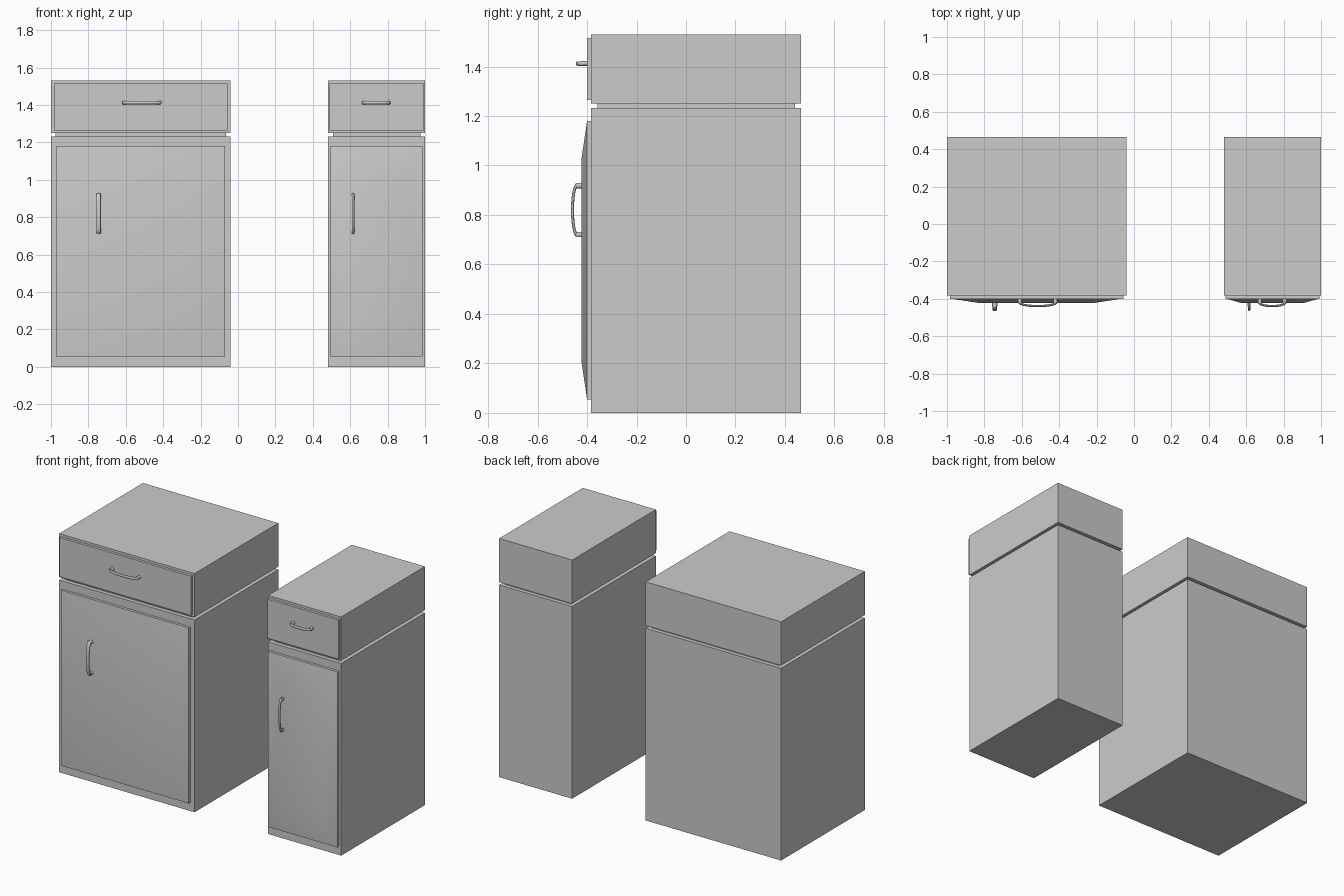
import bpy, bmesh
from math import sin, cos, pi, atan2
from mathutils import Vector

if "Cube" in bpy.data.objects:
    bpy.data.objects.remove(bpy.data.objects["Cube"])

BACK, FRONT = 0.465, -0.383


def finish(name, bm, smooth=False):
    bmesh.ops.recalc_face_normals(bm, faces=bm.faces)
    me = bpy.data.meshes.new(name)
    bm.to_mesh(me)
    bm.free()
    ob = bpy.data.objects.new(name, me)
    bpy.context.collection.objects.link(ob)
    if smooth:
        bpy.ops.object.select_all(action='DESELECT')
        bpy.context.view_layer.objects.active = ob
        ob.select_set(True)
        bpy.ops.object.shade_smooth_by_angle(angle=pi / 6)
    return ob


def loft(bm, rings):
    """Skin closed rings of points and cap both ends."""
    rings = [[bm.verts.new(p) for p in r] for r in rings]
    n = len(rings[0])
    for a, b in zip(rings, rings[1:]):
        for i in range(n):
            j = (i + 1) % n
            bm.faces.new((a[i], a[j], b[j], b[i]))
    bm.faces.new(rings[0])
    bm.faces.new(rings[-1])


def rect(x0, x1, z0, z1, y):
    return [(x0, y, z0), (x1, y, z0), (x1, y, z1), (x0, y, z1)]


def box(name, x0, x1, y0, y1, z0, z1):
    bm = bmesh.new()
    loft(bm, [rect(x0, x1, z0, z1, y0), rect(x0, x1, z0, z1, y1)])
    return finish(name, bm)


def raised_door(name, x0, x1, ix):
    """Door slab whose face slopes up to a raised centre panel."""
    z0, z1, iz = 0.055, 1.18, 0.15
    bm = bmesh.new()
    loft(bm, [rect(x0, x1, z0, z1, FRONT),
              rect(x0, x1, z0, z1, -0.40),
              rect(x0 + ix, x1 - ix, z0 + iz, z1 - iz, -0.422)])
    return finish(name, bm, True)


def handle(name, centre, length, width, vertical):
    """Bow handle: elliptical bar swept on an arc between two feet."""
    along = Vector((0, 0, 1)) if vertical else Vector((1, 0, 0))
    side = Vector((1, 0, 0)) if vertical else Vector((0, 0, 1))
    out, c = Vector((0, -1, 0)), Vector(centre)
    half, base, rise = length / 2, 0.018, 0.021

    def ring(s, d, tangent, r, w):
        normal = along * -sin(tangent) + out * cos(tangent)
        p = c + along * s + out * d
        return [p + normal * r * cos(k * pi / 6) + side * w * sin(k * pi / 6)
                for k in range(12)]

    bm = bmesh.new()
    a = half - 0.006
    rings = []
    for i in range(17):
        t = pi * i / 16
        rings.append(ring(-a * cos(t), base + rise * sin(t),
                          atan2(rise * cos(t), a * sin(t)), 0.006, width * 0.45))
    loft(bm, rings)
    for s in (-1, 1):
        f = s * (half - 0.011)
        loft(bm, [ring(f, d, pi / 2, 0.011, width / 2) for d in (-0.003, 0.022)])
    return finish(name, bm, True)


def cabinet(tag, x0, x1, bevel, drawer_grip, door_grip):
    # carcass, recessed neck and drawer case
    box(tag + "_lower_body", x0, x1, FRONT, BACK, 0, 1.232)
    g = 0.025
    box(tag + "_recessed_neck", x0 + g, x1 - g, FRONT + g, BACK - g, 1.23, 1.252)
    box(tag + "_drawer_case", x0, x1, FRONT, BACK, 1.25, 1.53)
    # fronts
    m = 0.03 if x1 - x0 > 0.7 else 0.014
    box(tag + "_drawer_front", x0 + m / 2, x1 - m / 2, -0.40, FRONT, 1.264, 1.515)
    raised_door(tag + "_door", x0 + m * 0.9, x1 - m, bevel)
    # handles
    x, length = drawer_grip
    handle(tag + "_drawer_handle", (x, -0.40, 1.412), length, 0.02, False)
    x, width = door_grip
    handle(tag + "_door_handle", (x, -0.42, 0.82), 0.22, width, True)


cabinet("wide", -1.0, -0.04, 0.143, (-0.515, 0.212), (-0.745, 0.028))
cabinet("narrow", 0.482, 1.0, 0.077, (0.739, 0.154), (0.615, 0.015))
